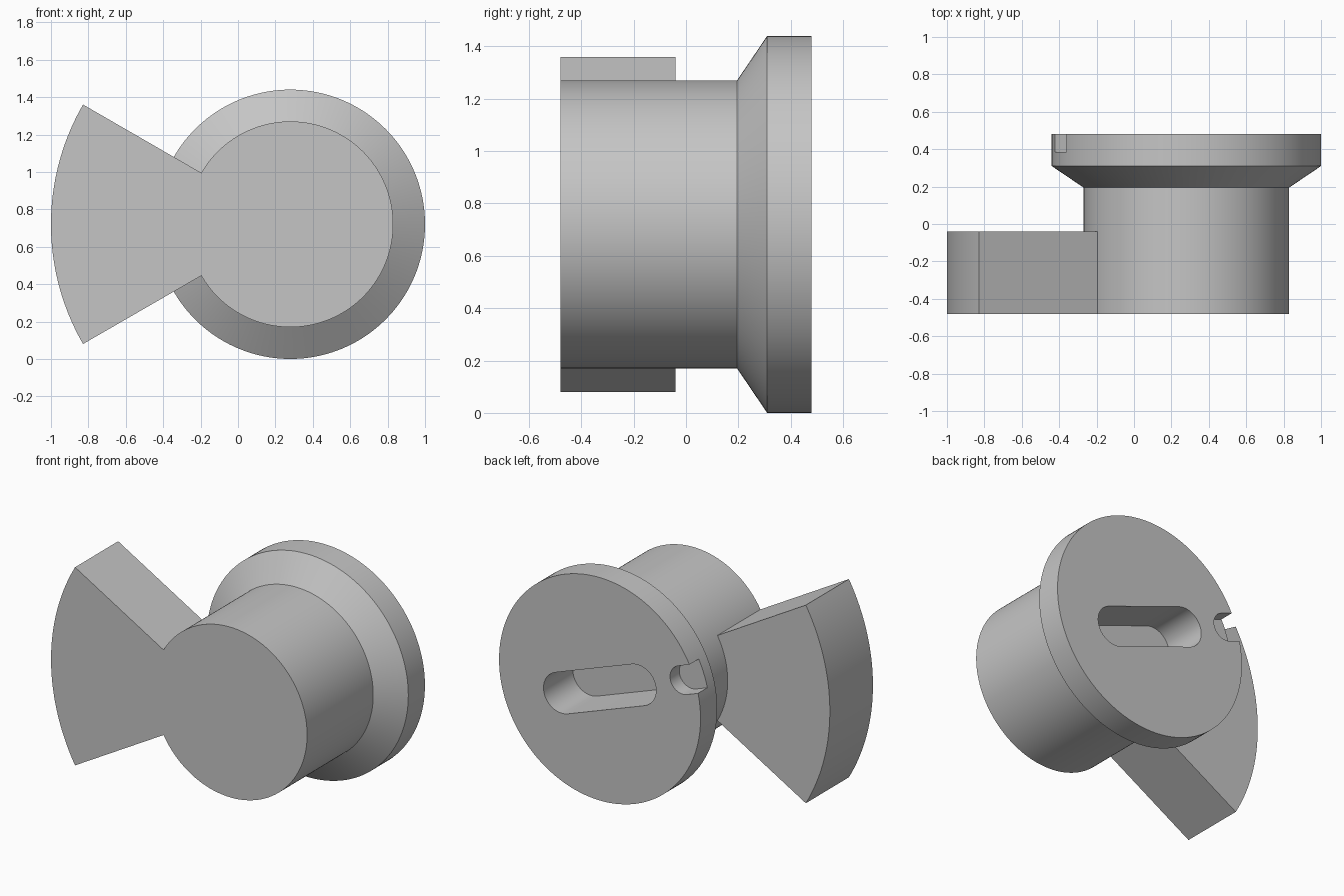
import bpy, bmesh, math
from mathutils import Matrix, Vector

cube = bpy.data.objects.get("Cube")
if cube:
    bpy.data.objects.remove(cube, do_unlink=True)

AXIS = Vector((0.28, 0, 0.72))   # turning axis, running along y
FRONT, BACK = -0.48, 0.48
RIM, BARREL, SECTOR = 0.72, 0.55, 1.28
STEPS = 160

grey = bpy.data.materials.new("plain grey")
grey.use_nodes = True
grey.diffuse_color = (0.56, 0.56, 0.56, 1)
grey.node_tree.nodes["Principled BSDF"].inputs["Base Color"].default_value = grey.diffuse_color


def finish(name, bm):
    bmesh.ops.recalc_face_normals(bm, faces=bm.faces)
    mesh = bpy.data.meshes.new(name)
    bm.to_mesh(mesh)
    bm.free()
    mesh.materials.append(grey)
    obj = bpy.data.objects.new(name, mesh)
    bpy.context.collection.objects.link(obj)
    return obj


def extrude(name, outline, y0, y1):
    """Prism from an (x, z) outline measured from the turning axis."""
    bm = bmesh.new()
    face = bm.faces.new([bm.verts.new(AXIS + Vector((x, y0, z))) for x, z in outline])
    moved = bmesh.ops.extrude_face_region(bm, geom=[face])["geom"]
    bmesh.ops.translate(bm, vec=(0, y1 - y0, 0),
                        verts=[v for v in moved if isinstance(v, bmesh.types.BMVert)])
    return finish(name, bm)


def arc(cx, radius, start, end, steps):
    angles = [math.radians(start + (end - start) * i / steps) for i in range(steps + 1)]
    return [(cx + radius * math.cos(a), radius * math.sin(a)) for a in angles]


def slot(name, inner, outer, radius, tilt, depth):
    """Round-ended cutter sunk into the back face."""
    outline = arc(outer, radius, -90, 90, 32) + arc(inner, radius, 90, 270, 32)
    turn = Matrix.Rotation(math.radians(tilt), 2)
    cutter = extrude(name, [turn @ Vector(p) for p in outline], BACK - depth, BACK + 0.1)
    cutter.hide_render = True
    return cutter


def combine(target, other, operation):
    mod = target.modifiers.new(operation, "BOOLEAN")
    mod.operation, mod.solver, mod.object = operation, "EXACT", other
    bpy.context.view_layer.objects.active = target
    bpy.ops.object.modifier_apply(modifier=mod.name)
    bpy.data.objects.remove(other, do_unlink=True)


# Barrel flaring into the rim, lofted from rings
bm = bmesh.new()
rings = []
for radius, y in ((BARREL, FRONT), (BARREL, 0.195), (RIM, 0.31), (RIM, BACK)):
    circle = arc(0, radius, 0, 360, STEPS)[:-1]
    rings.append([bm.verts.new(AXIS + Vector((x, y, z))) for x, z in circle])
for a, b in zip(rings, rings[1:]):
    for i in range(STEPS):
        j = (i + 1) % STEPS
        bm.faces.new((a[i], a[j], b[j], b[i]))
bm.faces.new(rings[0])
bm.faces.new(rings[-1])
body = finish("flanged_barrel_with_sector", bm)

# Sector arm, key slot and rim notch
combine(body, extrude("sector_arm", [(0, 0)] + arc(0, SECTOR, 150, 210, 48), FRONT, -0.04), "UNION")
combine(body, slot("key_slot", -0.29, 0.29, 0.13, -20, 0.3), "DIFFERENCE")
combine(body, slot("rim_notch", 0.63, 0.9, 0.09, 160, 0.095), "DIFFERENCE")

bpy.ops.object.select_all(action="DESELECT")
body.select_set(True)
bpy.context.view_layer.objects.active = body
bpy.ops.object.shade_smooth_by_angle(angle=math.radians(25))
